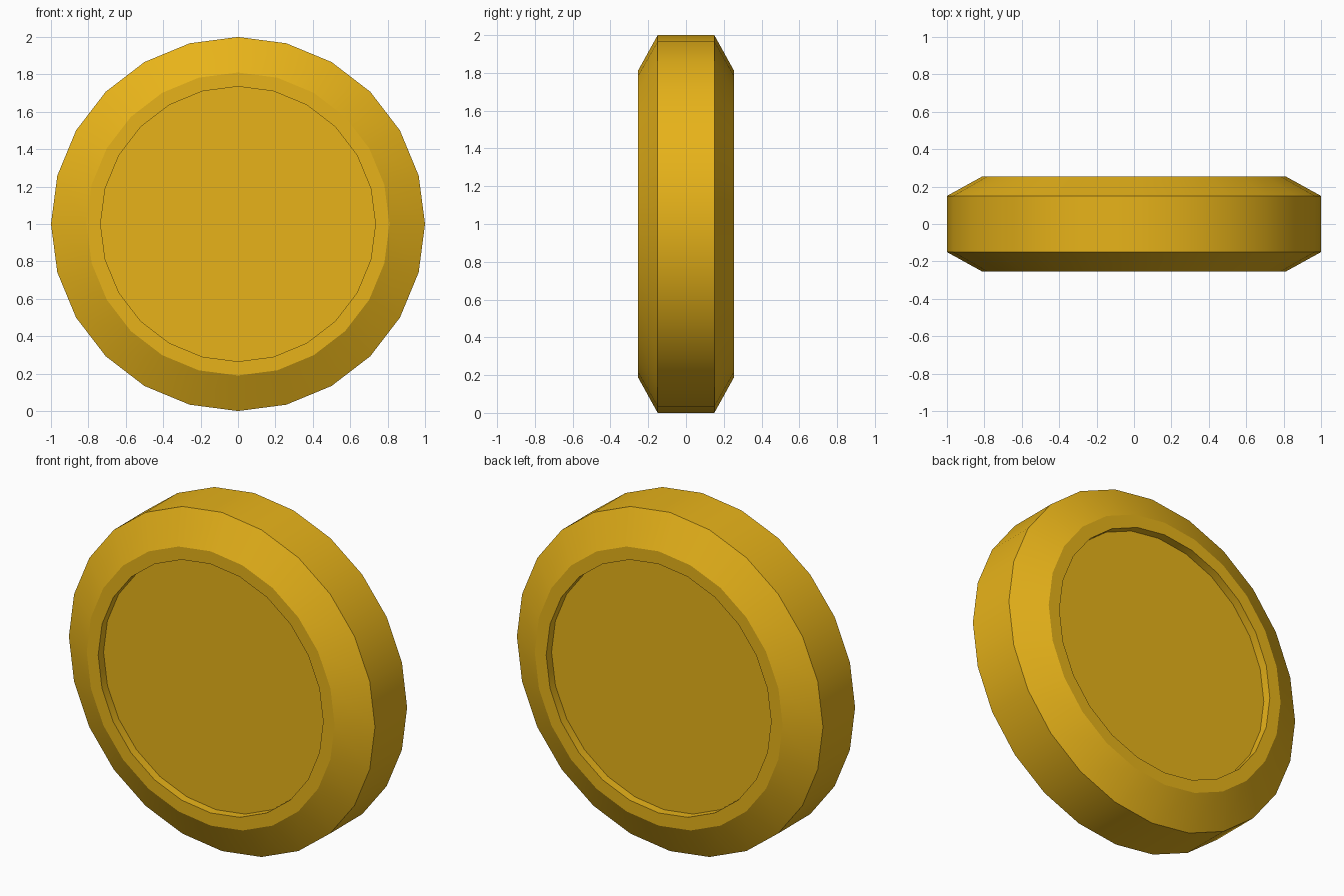
import bpy, bmesh
from math import sin, cos, tau, radians

if "Cube" in bpy.data.objects:
    bpy.data.objects.remove(bpy.data.objects["Cube"])

SIDES = 24
# Half profile (radius, y): front recess, raised lip, bevel, rim, then mirrored to the back
half = [(0.735, -0.205), (0.735, -0.255), (0.81, -0.255), (1.0, -0.15)]
profile = half + [(r, -y) for r, y in reversed(half)]

# Coin: profile revolved around the y axis, with recessed discs closing both faces
bm = bmesh.new()
rings = [[bm.verts.new((r * sin(tau * i / SIDES), y, 1 + r * cos(tau * i / SIDES)))
          for i in range(SIDES)] for r, y in profile]
for a, b in zip(rings, rings[1:]):
    for i in range(SIDES):
        j = (i + 1) % SIDES
        bm.faces.new((a[i], a[j], b[j], b[i]))
bm.faces.new(rings[0])
bm.faces.new(rings[-1])
bmesh.ops.recalc_face_normals(bm, faces=bm.faces)

mesh = bpy.data.meshes.new("coin")
bm.to_mesh(mesh)
bm.free()
coin = bpy.data.objects.new("coin", mesh)
bpy.context.collection.objects.link(coin)

# Gold colour
gold = bpy.data.materials.new("gold")
gold.diffuse_color = (0.8, 0.45, 0.01, 1)
gold.use_nodes = True
gold.node_tree.nodes["Principled BSDF"].inputs["Base Color"].default_value = gold.diffuse_color
mesh.materials.append(gold)

# Smooth around the rim, crisp at the profile corners
bpy.context.view_layer.objects.active = coin
coin.select_set(True)
bpy.ops.object.shade_smooth_by_angle(angle=radians(20))
